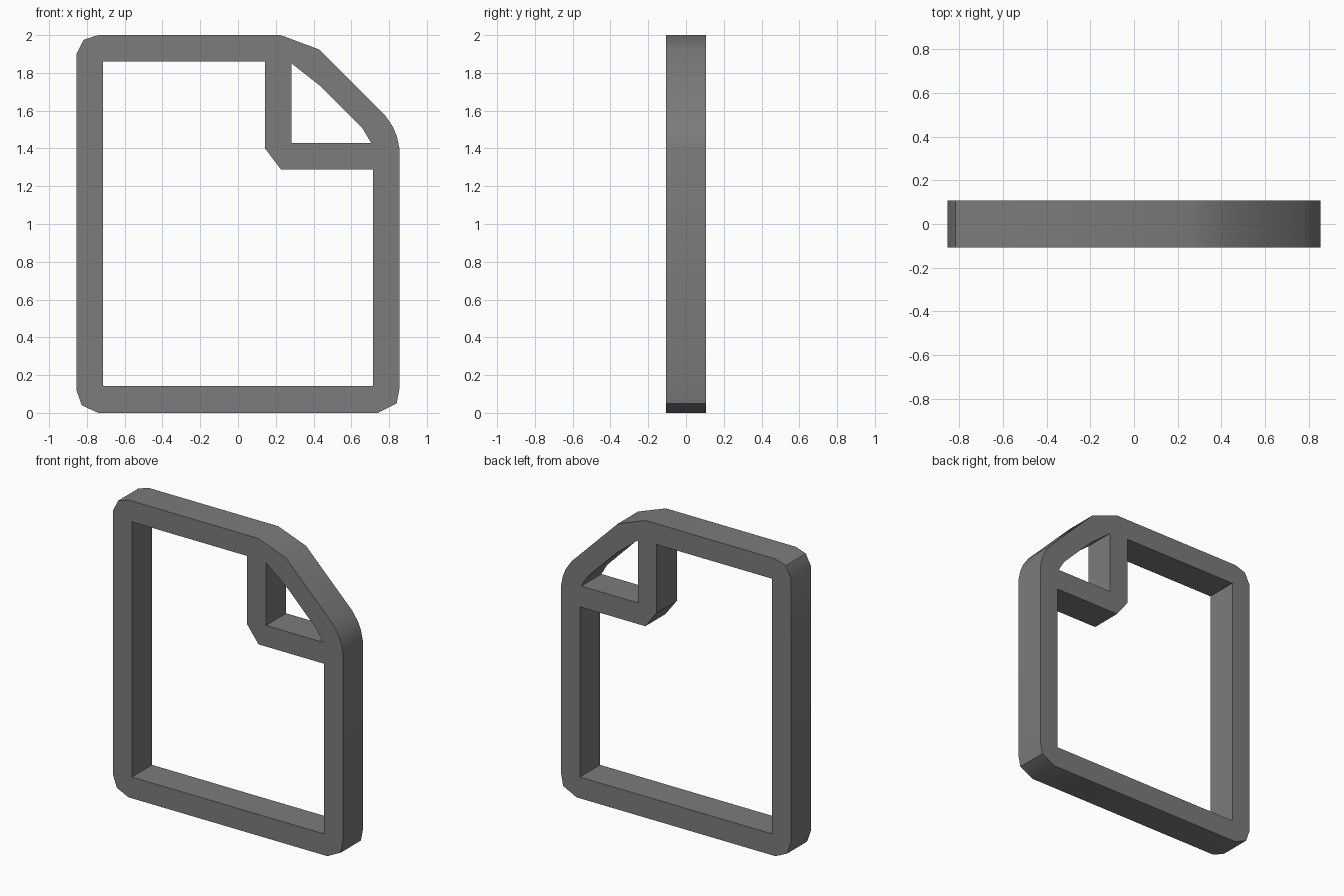
import bpy
import bmesh
import math

if "Cube" in bpy.data.objects:
    bpy.data.objects.remove(bpy.data.objects["Cube"])

HALF_DEPTH = 0.107

# Outer silhouette of the page (x, z), clockwise from top left
outline = [(-0.855, 1.90), (-0.817, 1.975), (-0.74, 2.0), (0.225, 2.0),
           (0.432, 1.923), (0.775, 1.58), (0.82, 1.515), (0.842, 1.46),
           (0.855, 1.395), (0.855, 0.13), (0.84, 0.05), (0.74, 0.0),
           (-0.74, 0.0), (-0.827, 0.04), (-0.855, 0.12)]

# Main opening, notched around the folded corner
page_hole = [(-0.715, 0.143), (0.715, 0.143), (0.715, 1.288), (0.228, 1.288),
             (0.143, 1.40), (0.143, 1.86), (-0.715, 1.86)]

# Opening inside the folded corner
fold_hole = [(0.284, 1.43), (0.705, 1.43), (0.66, 1.505),
             (0.44, 1.727), (0.284, 1.85)]

bm = bmesh.new()


def add_loop(points):
    verts = [bm.verts.new((x, -HALF_DEPTH, z)) for x, z in points]
    return [bm.edges.new((v, verts[(i + 1) % len(verts)]))
            for i, v in enumerate(verts)]


# Fill the front face between the loops, then extrude it to the back
edges = [e for loop in (outline, page_hole, fold_hole) for e in add_loop(loop)]
bmesh.ops.triangle_fill(bm, edges=edges, use_beauty=True)
result = bmesh.ops.extrude_face_region(bm, geom=bm.faces[:], use_keep_orig=True)
moved = [g for g in result["geom"] if isinstance(g, bmesh.types.BMVert)]
bmesh.ops.translate(bm, verts=moved, vec=(0, 2 * HALF_DEPTH, 0))
bmesh.ops.recalc_face_normals(bm, faces=bm.faces[:])

mesh = bpy.data.meshes.new("page_frame")
bm.to_mesh(mesh)
bm.free()

# Plain grey material
grey = bpy.data.materials.new("dark grey")
grey.diffuse_color = (0.2, 0.2, 0.2, 1)
grey.use_nodes = True
grey.node_tree.nodes["Principled BSDF"].inputs["Base Color"].default_value = grey.diffuse_color
mesh.materials.append(grey)

frame = bpy.data.objects.new("page_frame", mesh)
bpy.context.collection.objects.link(frame)
bpy.context.view_layer.objects.active = frame
frame.select_set(True)

# Soft outer corners, sharp front and back rims
bpy.ops.object.shade_smooth_by_angle(angle=math.radians(30))
